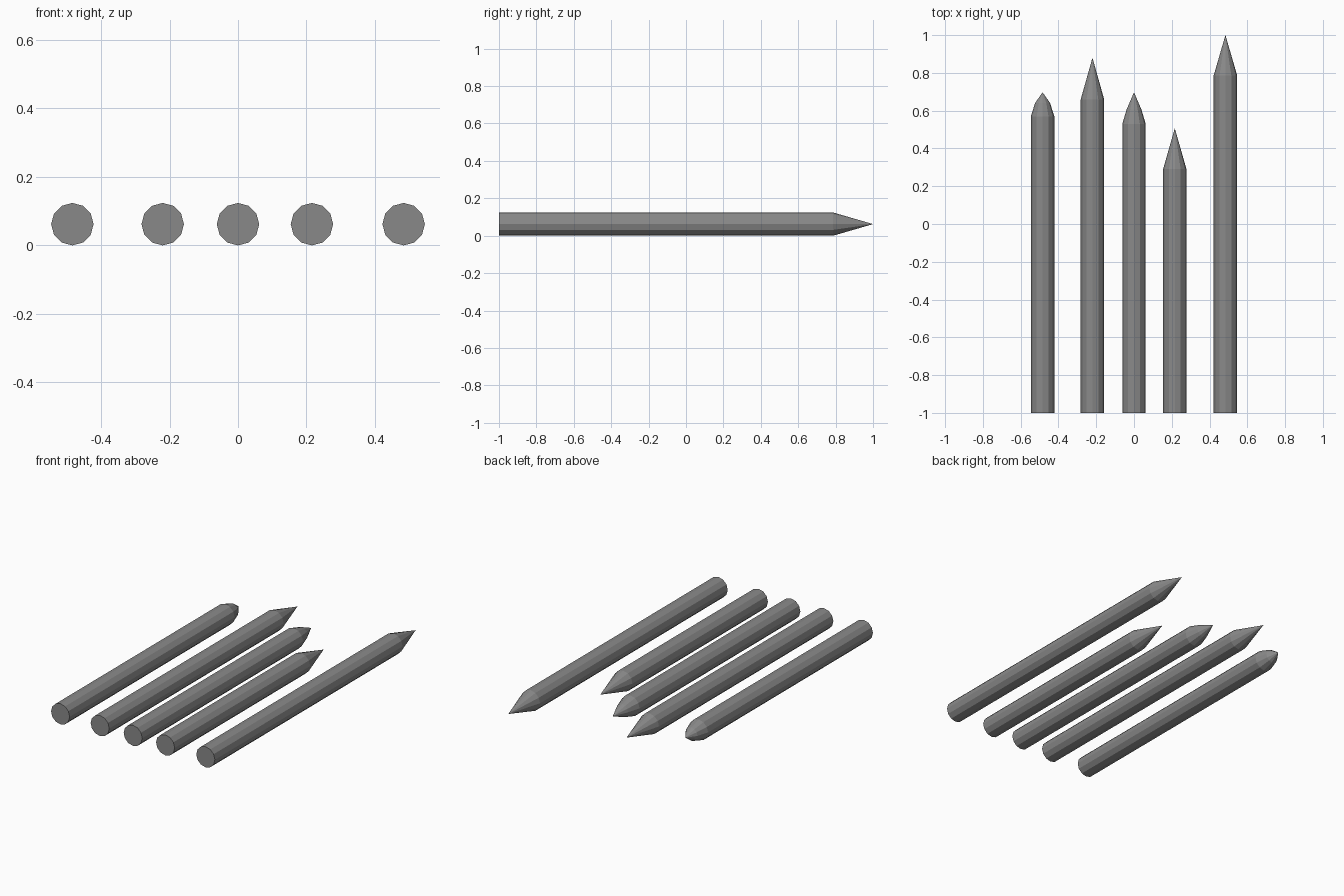
import bpy
import bmesh
from math import cos, sin, tau

cube = bpy.data.objects.get("Cube")
if cube:
    bpy.data.objects.remove(cube)

SIDES = 12
RADIUS = 0.062
BACK = -1.0

grey = bpy.data.materials.new("grey")
grey.use_nodes = True
colour = (0.25, 0.25, 0.25, 1)
grey.diffuse_color = colour
grey.node_tree.nodes["Principled BSDF"].inputs["Base Color"].default_value = colour


def stake(name, x, rings, tip):
    """Faceted pole along y: rings are (y, radius), closed by a point."""
    bm = bmesh.new()
    loops = []
    for y, r in [(BACK, RADIUS)] + rings:
        loops.append([bm.verts.new((r * cos(tau * i / SIDES), y, r * sin(tau * i / SIDES)))
                      for i in range(SIDES)])
    bm.faces.new(loops[0])
    point = bm.verts.new((0, tip, 0))
    for i in range(SIDES):
        j = (i + 1) % SIDES
        for a, b in zip(loops, loops[1:]):
            bm.faces.new((a[i], a[j], b[j], b[i]))
        bm.faces.new((loops[-1][i], loops[-1][j], point))
    bmesh.ops.recalc_face_normals(bm, faces=bm.faces)
    mesh = bpy.data.meshes.new(name)
    bm.to_mesh(mesh)
    bm.free()
    mesh.materials.append(grey)
    obj = bpy.data.objects.new(name, mesh)
    obj.location = (x, 0, RADIUS)
    bpy.context.collection.objects.link(obj)


# Blunt stakes have an extra ring between shoulder and point
stake("blunt_stake", -0.484, [(0.57, RADIUS), (0.64, 0.04)], 0.697)
stake("long_stake", -0.22, [(0.66, RADIUS)], 0.88)
stake("middle_stake", 0, [(0.53, RADIUS), (0.607, 0.039)], 0.697)
stake("short_stake", 0.216, [(0.29, RADIUS)], 0.507)
stake("longest_stake", 0.484, [(0.787, RADIUS)], 1.0)
